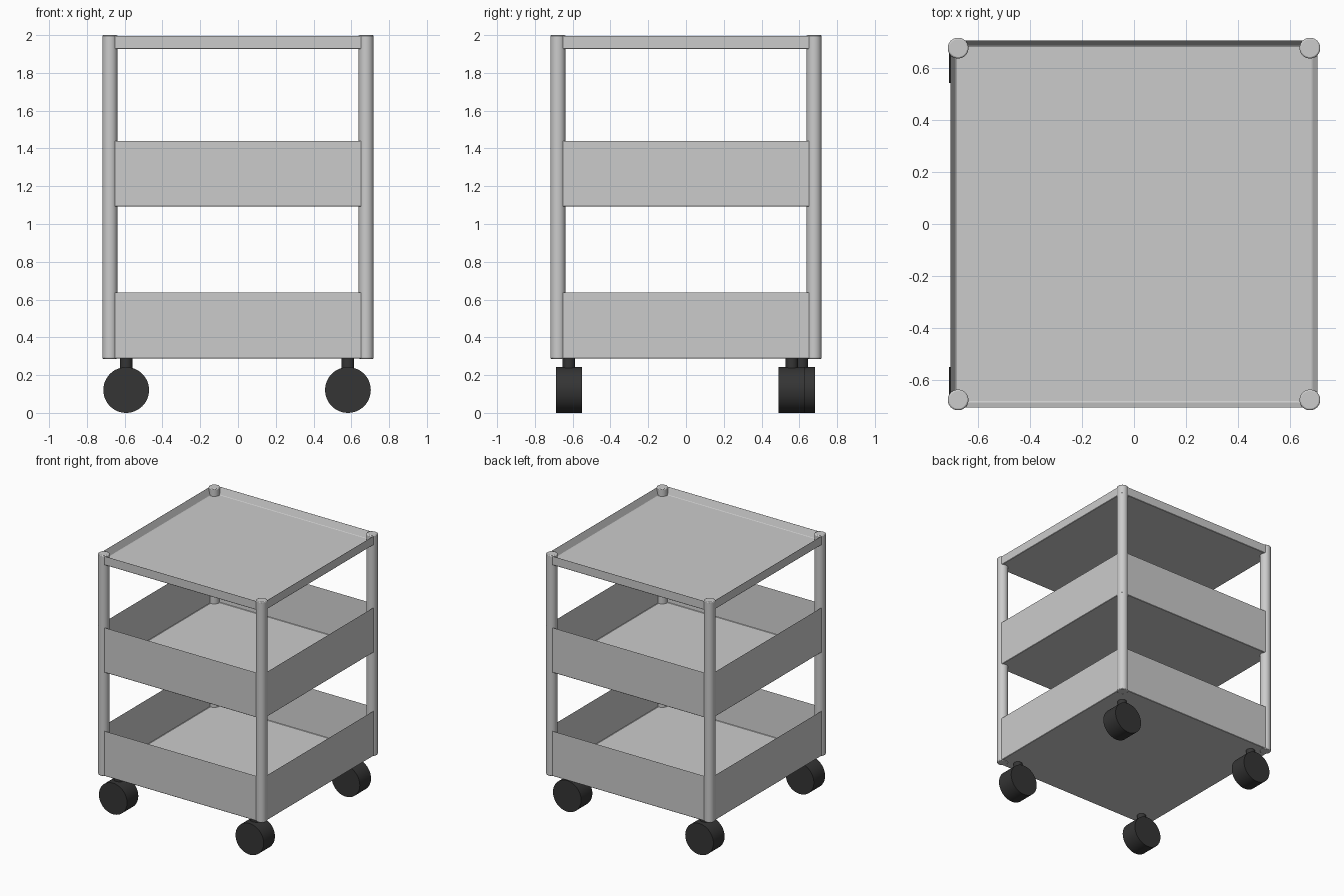
import bpy, bmesh
from math import radians

if "Cube" in bpy.data.objects:
    bpy.data.objects.remove(bpy.data.objects["Cube"])

HALF = 0.708     # outer half width of the trays
WALL = 0.031     # tray wall thickness
FLOOR = 0.015    # tray floor thickness
POST = 0.678     # post centre offset
POST_R = 0.04

black = bpy.data.materials.new("black_rubber")
black.diffuse_color = (0.035, 0.035, 0.035, 1)
black.use_nodes = True
black.node_tree.nodes["Principled BSDF"].inputs["Base Color"].default_value = black.diffuse_color


def bevel(ob, width, segments):
    mod = ob.modifiers.new("soft_edges", 'BEVEL')
    mod.width = width
    mod.segments = segments
    mod.limit_method = 'ANGLE'
    mod.angle_limit = radians(40)


def tray(name, z0, z1):
    """Open box: inset the top face, then push it down to the floor."""
    bm = bmesh.new()
    bmesh.ops.create_cube(bm, size=1)
    for v in bm.verts:
        v.co.x *= 2 * HALF
        v.co.y *= 2 * HALF
        v.co.z = z1 if v.co.z > 0 else z0
    bm.normal_update()
    top = max(bm.faces, key=lambda f: f.calc_center_median().z)
    bmesh.ops.inset_region(bm, faces=[top], thickness=WALL)
    for v in top.verts:
        v.co.z = z0 + FLOOR
    me = bpy.data.meshes.new(name)
    bm.to_mesh(me)
    bm.free()
    ob = bpy.data.objects.new(name, me)
    bpy.context.collection.objects.link(ob)
    bevel(ob, 0.003, 1)


def cylinder(name, loc, r, depth, sides, along_y=False, mat=None):
    rot = (radians(90), 0, 0) if along_y else (0, 0, 0)
    bpy.ops.mesh.primitive_cylinder_add(vertices=sides, radius=r, depth=depth,
                                        location=loc, rotation=rot)
    ob = bpy.context.object
    ob.name = name
    bpy.ops.object.shade_smooth_by_angle(angle=radians(30))
    if mat:
        ob.data.materials.append(mat)
    return ob


# Two deep trays and the shallow top tray
tray("lower_tray", 0.288, 0.64)
tray("middle_tray", 1.092, 1.443)
tray("top_tray", 1.927, 1.998)

# Corner posts
for sx, side in ((-1, "left"), (1, "right")):
    for sy, end in ((-1, "front"), (1, "back")):
        post = cylinder(f"{end}_{side}_post", (sx * POST, sy * POST, 1.143),
                        POST_R, 1.714, 40)
        bevel(post, 0.006, 2)

# Casters: each a wheel and the stem holding it (slightly uneven placement)
casters = {
    "front_left": (-0.592, -0.62),
    "front_right": (0.582, -0.62),
    "back_left": (-0.592, 0.613),
    "back_right": (0.582, 0.56),
}
for name, (x, y) in casters.items():
    cylinder(f"{name}_wheel", (x, y, 0.121), 0.121, 0.138, 48, True, black)
    cylinder(f"{name}_stem", (x, y, 0.25), 0.033, 0.09, 24, False, black)
